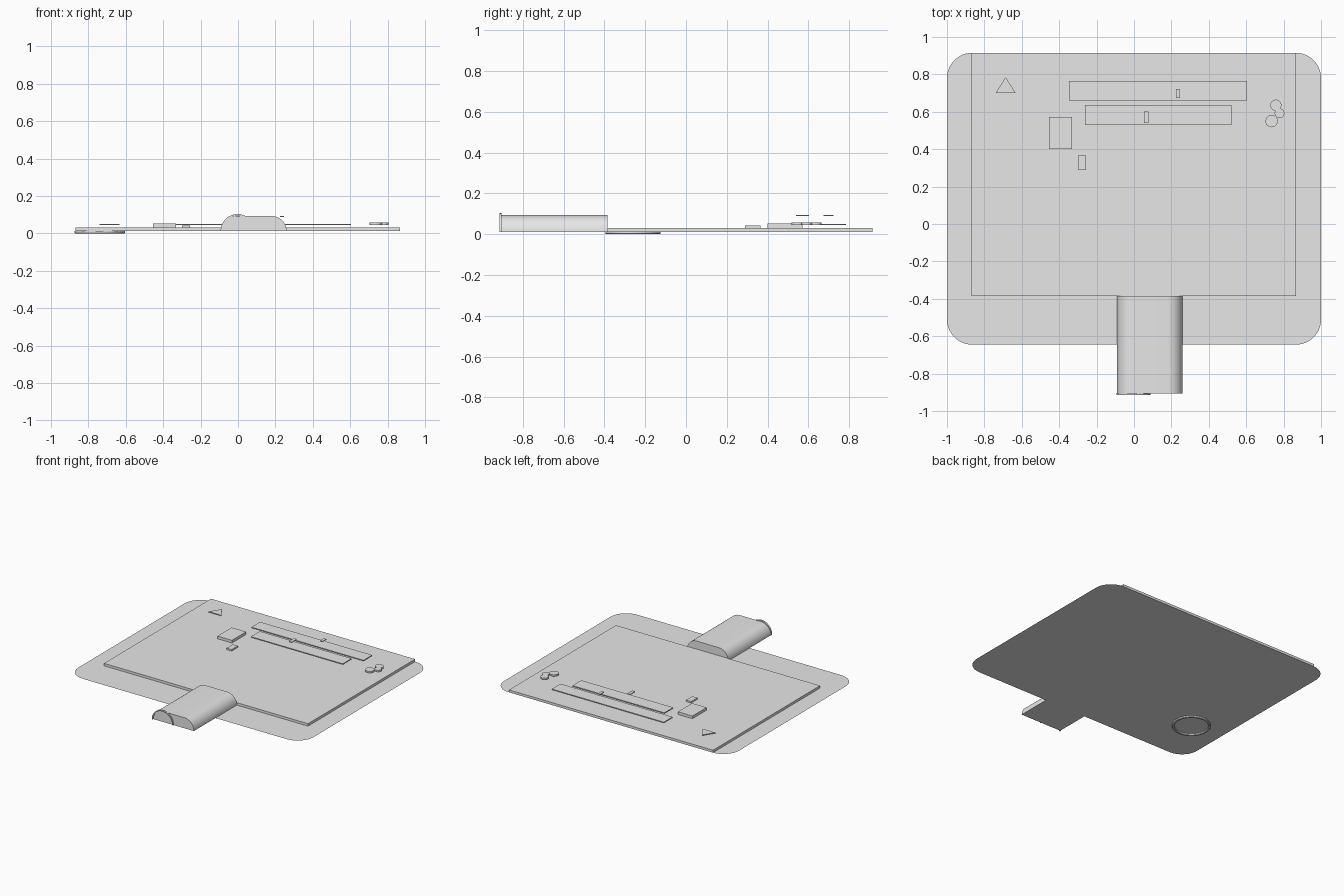
import bpy, bmesh, math
from mathutils import Matrix

if "Cube" in bpy.data.objects:
    bpy.data.objects.remove(bpy.data.objects["Cube"])

grey = bpy.data.materials.new("plain grey")
grey.diffuse_color = (0.8, 0.8, 0.8, 1)
grey.use_nodes = True
grey.node_tree.nodes["Principled BSDF"].inputs["Base Color"].default_value = grey.diffuse_color


def finish(name, bm):
    bmesh.ops.recalc_face_normals(bm, faces=bm.faces)
    me = bpy.data.meshes.new(name)
    bm.to_mesh(me)
    bm.free()
    me.materials.append(grey)
    ob = bpy.data.objects.new(name, me)
    bpy.context.collection.objects.link(ob)
    return ob


def prism(name, outline, z0, z1, matrix=None):
    """Outline in the xy plane, raised from z0 to z1 (a bare sheet if equal)."""
    bm = bmesh.new()
    face = bm.faces.new([bm.verts.new((x, y, z0)) for x, y in outline])
    if z1 > z0:
        geo = bmesh.ops.extrude_face_region(bm, geom=[face], use_keep_orig=True)
        moved = [v for v in geo["geom"] if isinstance(v, bmesh.types.BMVert)]
        bmesh.ops.translate(bm, verts=moved, vec=(0, 0, z1 - z0))
    if matrix:
        bm.transform(matrix)
    return finish(name, bm)


def arc(cx, cy, r, a0, a1, n):
    return [(cx + r * math.cos(math.radians(a0 + (a1 - a0) * i / n)),
             cy + r * math.sin(math.radians(a0 + (a1 - a0) * i / n)))
            for i in range(n + 1)]


def box(name, x0, x1, y0, y1, z0, z1):
    return prism(name, [(x0, y0), (x1, y0), (x1, y1), (x0, y1)], z0, z1)


def smooth(ob):
    bpy.ops.object.select_all(action='DESELECT')
    ob.select_set(True)
    bpy.context.view_layer.objects.active = ob
    bpy.ops.object.shade_smooth_by_angle(angle=math.radians(35))


# Thin base sheet with rounded corners
R, X, Y0, Y1 = 0.135, 1.0, -0.645, 0.915
sheet = (arc(X - R, Y1 - R, R, 0, 90, 12) + arc(R - X, Y1 - R, R, 90, 180, 12)
         + arc(R - X, Y0 + R, R, 180, 270, 12) + arc(X - R, Y0 + R, R, 270, 360, 12))
prism("base_sheet", sheet, 0.012, 0.012)

# Raised slab
box("slab", -0.87, 0.865, -0.385, 0.915, 0.012, 0.031)

# Rounded block at the front edge; profile in xz runs along y
to_front = Matrix.Rotation(math.pi / 2, 4, 'X')   # (x, y, z) -> (x, -z, y)
profile = arc(0.179, 0.012, 0.081, 0, 90, 12) + arc(-0.009, 0.012, 0.081, 90, 180, 12)
smooth(prism("front_block", profile, 0.385, 0.907, to_front))

# Half hoop on the block's front face
hoop = arc(-0.002, 0.012, 0.091, 0, 180, 28) + arc(-0.002, 0.012, 0.083, 180, 0, 28)
smooth(prism("half_hoop", hoop, 0.903, 0.915, to_front))

# Ring under the sheet
bm = bmesh.new()
N = 48
section = [(0.119, 0.012), (0.119, 0.003), (0.122, 0), (0.132, 0), (0.135, 0.003), (0.135, 0.012)]
rows = []
for i in range(N):
    a = 2 * math.pi * i / N
    rows.append([bm.verts.new((-0.74 + r * math.cos(a), -0.26 + r * math.sin(a), z))
                 for r, z in section])
for i in range(N):
    a, b = rows[i], rows[(i + 1) % N]
    for j in range(len(section)):
        k = (j + 1) % len(section)
        bm.faces.new((a[j], a[k], b[k], b[j]))
smooth(finish("under_ring", bm))

# Long bars, small floating tabs and blocks on the slab
box("back_bar", -0.348, 0.605, 0.66, 0.765, 0.044, 0.05)
box("front_bar", -0.262, 0.52, 0.53, 0.637, 0.044, 0.05)
box("back_tab", 0.225, 0.247, 0.673, 0.722, 0.088, 0.094)
box("front_tab", 0.054, 0.078, 0.54, 0.602, 0.088, 0.094)
box("large_block", -0.455, -0.332, 0.4, 0.572, 0.031, 0.052)
box("small_block", -0.3, -0.257, 0.29, 0.365, 0.031, 0.043)

# Triangle marker
prism("triangle", [(-0.74, 0.7), (-0.633, 0.7), (-0.686, 0.785)], 0.044, 0.05)

# Cluster of three discs
for i, (x, y, r) in enumerate([(0.758, 0.635, 0.03), (0.778, 0.592, 0.026), (0.736, 0.55, 0.033)]):
    smooth(prism(f"disc_{i + 1}", arc(x, y, r, 0, 360, 24)[:-1], 0.045, 0.057))
